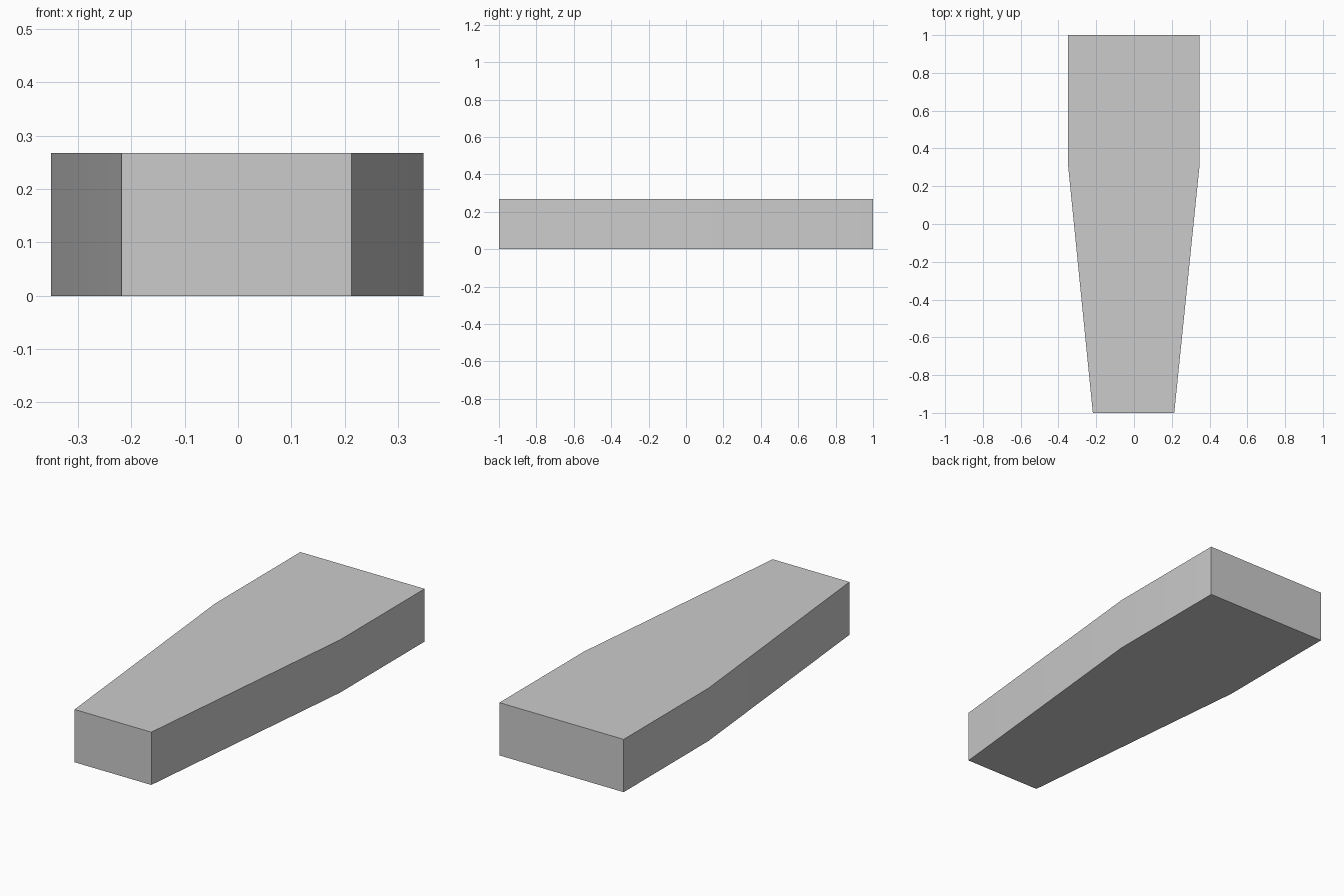
import bpy
import bmesh
import math

cube = bpy.data.objects.get("Cube")
if cube:
    bpy.data.objects.remove(cube, do_unlink=True)

HEIGHT = 0.268

# Plain grey material
grey = bpy.data.materials.new("light_grey")
grey.use_nodes = True
colour = (0.6, 0.6, 0.6, 1)
grey.diffuse_color = colour
grey.node_tree.nodes["Principled BSDF"].inputs["Base Color"].default_value = colour

# Tapered outline, extruded upwards into a slab
outline = [(-0.218, -1), (0.213, -1), (0.348, 0.32),
           (0.348, 1), (-0.35, 1), (-0.35, 0.32)]
bm = bmesh.new()
base = bm.faces.new([bm.verts.new((x, y, 0)) for x, y in outline])
result = bmesh.ops.extrude_face_region(bm, geom=[base], use_keep_orig=True)
top = [v for v in result["geom"] if isinstance(v, bmesh.types.BMVert)]
bmesh.ops.translate(bm, verts=top, vec=(0, 0, HEIGHT))
bmesh.ops.recalc_face_normals(bm, faces=bm.faces)
mesh = bpy.data.meshes.new("tapered_slab")
bm.to_mesh(mesh)
bm.free()
mesh.materials.append(grey)

slab = bpy.data.objects.new("tapered_slab", mesh)
bpy.context.collection.objects.link(slab)

# Soft bend along the sides, sharp corners elsewhere
bpy.ops.object.select_all(action="DESELECT")
slab.select_set(True)
bpy.context.view_layer.objects.active = slab
bpy.ops.object.shade_smooth_by_angle(angle=math.radians(30))
